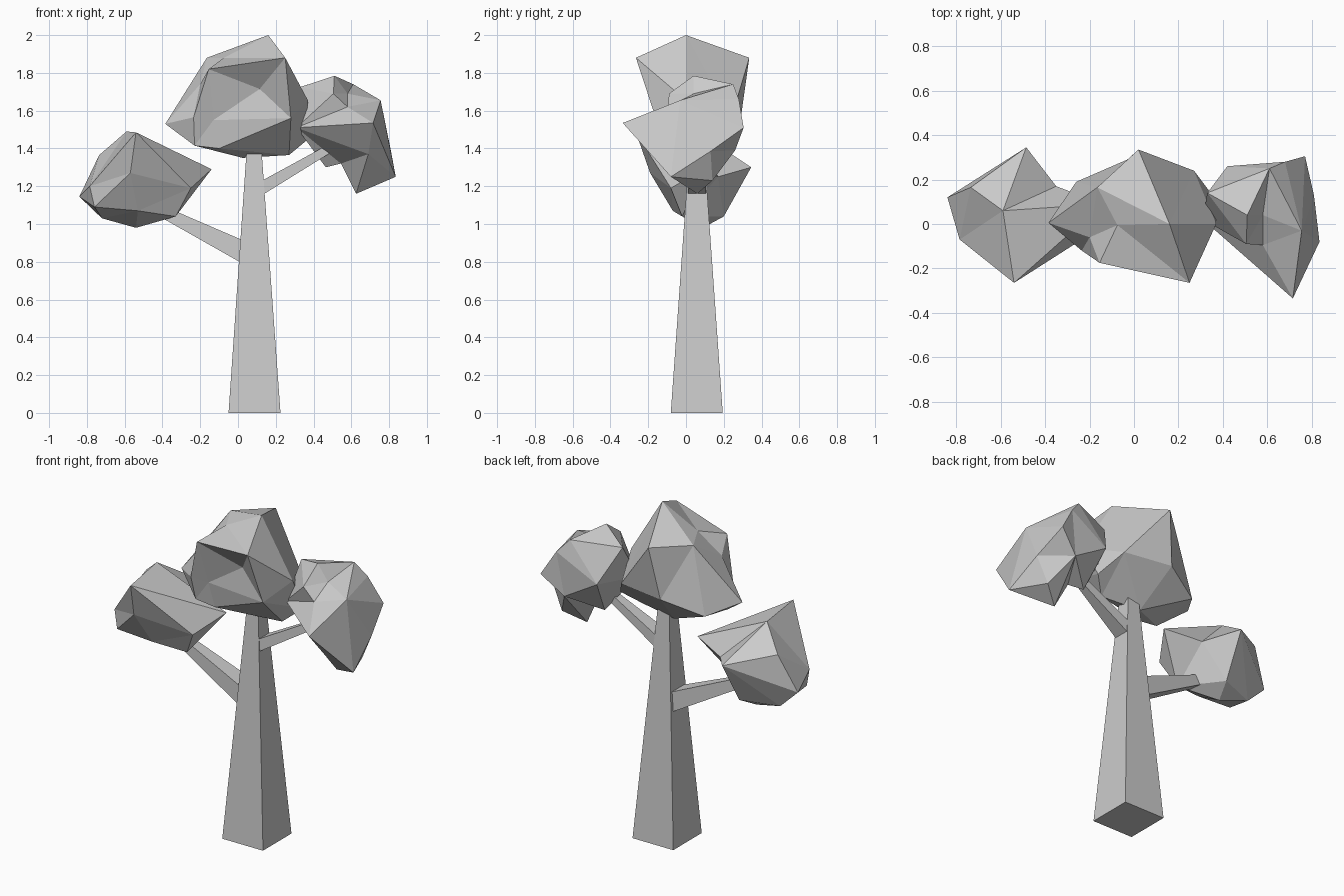
import bpy, bmesh
from mathutils import Vector


def finish(bm, name):
    bmesh.ops.recalc_face_normals(bm, faces=bm.faces[:])
    me = bpy.data.meshes.new(name)
    bm.to_mesh(me)
    bm.free()
    ob = bpy.data.objects.new(name, me)
    bpy.context.collection.objects.link(ob)
    return ob


def limb(name, start, end):
    """Tapered four-sided limb; each end is (centre, half side vector, half depth in y)."""
    bm = bmesh.new()
    rings = []
    for c, side, depth in (start, end):
        c, s, d = Vector(c), Vector(side), Vector((0, depth, 0))
        rings.append([bm.verts.new(p) for p in (c - s - d, c + s - d, c + s + d, c - s + d)])
    a, b = rings
    bm.faces.new(a)
    bm.faces.new(b)
    for i in range(4):
        j = (i + 1) % 4
        bm.faces.new((a[i], a[j], b[j], b[i]))
    return finish(bm, name)


def clump(name, centre, points):
    """Faceted leaf mass: hull of the point directions, then pulled out to the real points."""
    c = Vector(centre)
    pts = [Vector(p) for p in points]
    bm = bmesh.new()
    verts = [bm.verts.new((p - c).normalized()) for p in pts]
    bmesh.ops.convex_hull(bm, input=verts)
    for v, p in zip(verts, pts):
        v.co = p
    return finish(bm, name)


# Trunk and branches
limb("trunk", ((0.0875, 0.057, 0), (0.1375, 0, 0), 0.1375),
     ((0.085, 0.057, 1.44), (0.036, 0, 0), 0.036))
limb("left_branch", ((0.03, 0.057, 0.85), (0.005, 0, 0.06), 0.06),
     ((-0.48, 0.05, 1.105), (0.012, 0, 0.022), 0.022))
limb("right_branch", ((0.12, 0.057, 1.187), (-0.005, 0, 0.036), 0.05),
     ((0.52, 0.08, 1.42), (-0.01, 0, 0.018), 0.018))

# Leaf masses
clump("left_foliage", (-0.52, 0.04, 1.23), [
    (-0.84, 0.12, 1.145), (-0.735, 0.165, 1.365), (-0.59, 0.06, 1.49),
    (-0.54, -0.265, 1.485), (-0.485, 0.345, 1.30), (-0.14, 0.09, 1.29),
    (-0.25, -0.08, 1.19), (-0.57, -0.19, 1.27), (-0.785, -0.07, 1.20),
    (-0.76, -0.08, 1.09), (-0.53, -0.07, 1.07), (-0.72, 0.12, 1.03),
    (-0.54, 0.09, 0.98), (-0.33, -0.02, 1.04), (-0.5, 0.2, 1.04),
    (-0.35, 0.17, 1.25)])

clump("top_foliage", (0.03, 0.04, 1.64), [
    (0.16, 0, 2.0), (0.25, -0.265, 1.88), (0.02, 0.335, 1.88),
    (-0.075, -0.005, 1.88), (-0.165, 0.165, 1.88), (-0.155, -0.175, 1.82),
    (-0.2, -0.06, 1.74), (0.115, -0.12, 1.715), (-0.385, 0.005, 1.53),
    (-0.13, -0.1, 1.55), (-0.235, -0.12, 1.565), (0.28, -0.16, 1.56),
    (0.37, 0.0, 1.655), (0.27, 0.04, 1.365), (0.36, 0.12, 1.44),
    (0.27, 0.24, 1.56), (-0.03, 0.29, 1.56), (-0.26, 0.19, 1.48),
    (-0.23, -0.08, 1.415), (0.025, 0.08, 1.35), (-0.1, -0.08, 1.40)])

clump("right_foliage", (0.59, 0.09, 1.5), [
    (0.33, 0.14, 1.725), (0.51, 0.04, 1.785), (0.61, 0.25, 1.74),
    (0.58, 0.04, 1.69), (0.755, -0.03, 1.655), (0.68, 0.28, 1.66),
    (0.77, 0.305, 1.51), (0.42, 0.26, 1.52), (0.31, 0.02, 1.51),
    (0.505, -0.09, 1.69), (0.58, -0.095, 1.62), (0.715, -0.335, 1.535),
    (0.69, -0.17, 1.37), (0.81, 0.13, 1.385), (0.835, -0.08, 1.25),
    (0.625, 0.06, 1.16), (0.74, 0.14, 1.23), (0.465, 0.12, 1.30),
    (0.545, 0.08, 1.32), (0.64, 0.26, 1.39)])
